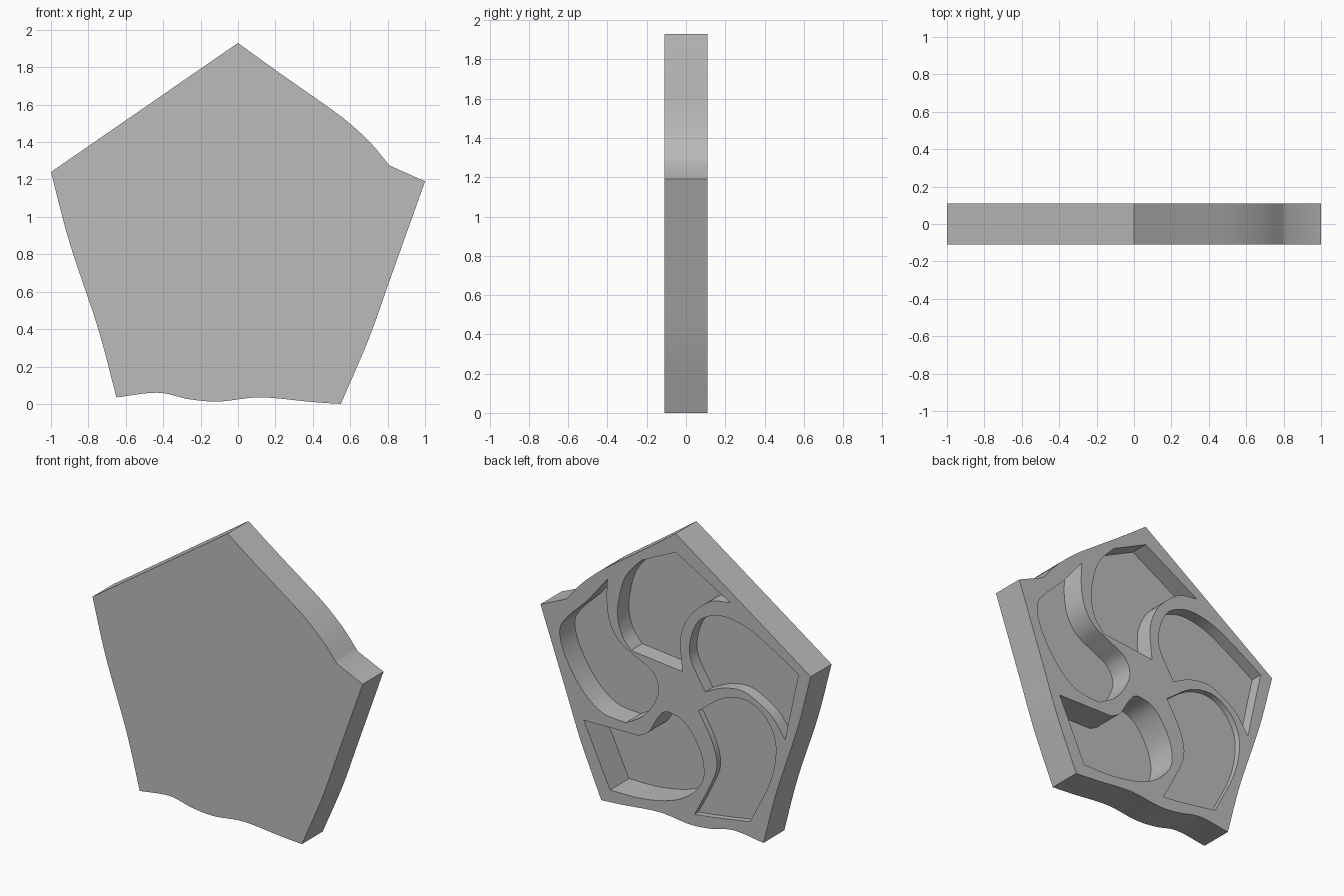
import bpy, bmesh
from mathutils import Vector

HALF = 0.11  # half the plate thickness


def smooth_run(points, steps=6):
    """Sample a smooth curve through the points, leaving out the last one."""
    pts = [Vector(p) for p in points]
    if len(pts) == 2:
        return [pts[0]]
    ext = [2 * pts[0] - pts[1]] + pts + [2 * pts[-1] - pts[-2]]
    out = []
    for a, b, c, d in zip(ext, ext[1:], ext[2:], ext[3:]):
        for i in range(steps):
            t = i / steps
            out.append(0.5 * (2 * b + (c - a) * t + (2 * a - 5 * b + 4 * c - d) * t ** 2
                              + (3 * b - a - 3 * c + d) * t ** 3))
    return out


def outline(runs):
    """Join runs that meet at sharp corners into one closed loop."""
    loop = []
    for run, following in zip(runs, runs[1:] + runs[:1]):
        loop += smooth_run(run + [following[0]])
    return loop


def add_prism(bm, loop, y_front, y_back):
    """Extrude an x-z outline between two depths."""
    front = [bm.verts.new((p.x, y_front, p.y)) for p in loop]
    back = [bm.verts.new((p.x, y_back, p.y)) for p in loop]
    bm.faces.new(front)
    bm.faces.new(back[::-1])
    for i in range(len(loop)):
        j = (i + 1) % len(loop)
        bm.faces.new((front[j], front[i], back[i], back[j]))


def make_object(name, bm):
    bmesh.ops.recalc_face_normals(bm, faces=bm.faces[:])
    mesh = bpy.data.meshes.new(name)
    bm.to_mesh(mesh)
    bm.free()
    obj = bpy.data.objects.new(name, mesh)
    bpy.context.scene.collection.objects.link(obj)
    return obj


default = bpy.data.objects.get("Cube")
if default:
    bpy.data.objects.remove(default, do_unlink=True)

# Outer edge of the plate: each run starts at a sharp corner
plate_runs = [
    [(0, 1.93), (.2, 1.785), (.4, 1.645), (.56, 1.53), (.7, 1.405)],
    [(.81, 1.275)],
    [(1, 1.19), (.9, .91), (.8, .63), (.7, .35)],
    [(.55, 0), (.4, .01), (.12, .035), (-.1, .013), (-.26, .025), (-.43, .06)],
    [(-.65, .035), (-.75, .41), (-.9, .86)],
    [(-1, 1.24)],
]

# Five swirling pockets, each deeper than the one before
lower_left = [
    [(-.17, .79), (-.35, .92), (-.51, .955), (-.64, .9), (-.725, .78), (-.74, .63),
     (-.69, .43)],
    [(-.55, .15), (-.3, .11)],
    [(-.14, .09), (-.24, .28), (-.305, .45), (-.27, .61)],
]
left = [
    [(-.22, .93), (-.12, 1.1), (-.105, 1.22), (-.15, 1.36), (-.23, 1.435),
     (-.36, 1.47), (-.53, 1.44), (-.71, 1.35)],
    [(-.91, 1.23), (-.87, 1.05)],
    [(-.81, .765), (-.72, .89), (-.61, .965), (-.49, 1.01), (-.35, .99)],
]
top = [
    [(0, 1.805)],
    [(-.405, 1.575), (-.27, 1.55), (-.16, 1.47), (-.08, 1.37), (-.035, 1.23)],
    [(-.05, 1.02)],
    [(.33, 1.06), (.4, 1.15), (.43, 1.3), (.39, 1.5), (.33, 1.6)],
    [(.25, 1.685)],
]
upper_right = [
    [(.505, 1.49), (.51, 1.34), (.485, 1.2), (.41, 1.09), (.28, 1.02), (.17, .96),
     (.125, .86), (.16, .75), (.24, .645)],
    [(.37, .565), (.55, .59), (.7, .71), (.82, .9), (.857, 1.06), (.79, 1.17),
     (.66, 1.3)],
]
lower_right = [
    [(.68, .5)],
    [(.27, .505), (.2, .55), (.14, .65), (.09, .71), (.03, .72), (-.06, .69),
     (-.14, .6), (-.2, .47), (-.2, .33), (-.1, .205), (.05, .13), (.26, .09)],
    [(.485, .085)],
]
pockets = [lower_left, left, top, upper_right, lower_right]

# Plate body
bm = bmesh.new()
add_prism(bm, outline(plate_runs), -HALF, HALF)
plate = make_object("pentagon_plate", bm)

# Pocket cutters, sunk in from the back
bm = bmesh.new()
for number, runs in enumerate(pockets, start=1):
    add_prism(bm, outline(runs), HALF - 0.04 * number, HALF + 0.05)
cutter = make_object("pocket_cutter", bm)
cutter.hide_render = True

cut = plate.modifiers.new("pockets", 'BOOLEAN')
cut.operation = 'DIFFERENCE'
cut.solver = 'EXACT'
cut.object = cutter
bpy.context.view_layer.objects.active = plate
bpy.ops.object.select_all(action='DESELECT')
plate.select_set(True)
bpy.ops.object.modifier_apply(modifier=cut.name)
bpy.data.objects.remove(cutter, do_unlink=True)

# Plain grey finish
grey = bpy.data.materials.new("plain grey")
grey.use_nodes = True
colour = (0.5, 0.5, 0.5, 1)
grey.diffuse_color = colour
grey.node_tree.nodes["Principled BSDF"].inputs["Base Color"].default_value = colour
plate.data.materials.clear()
plate.data.materials.append(grey)
bpy.ops.object.shade_smooth_by_angle()
